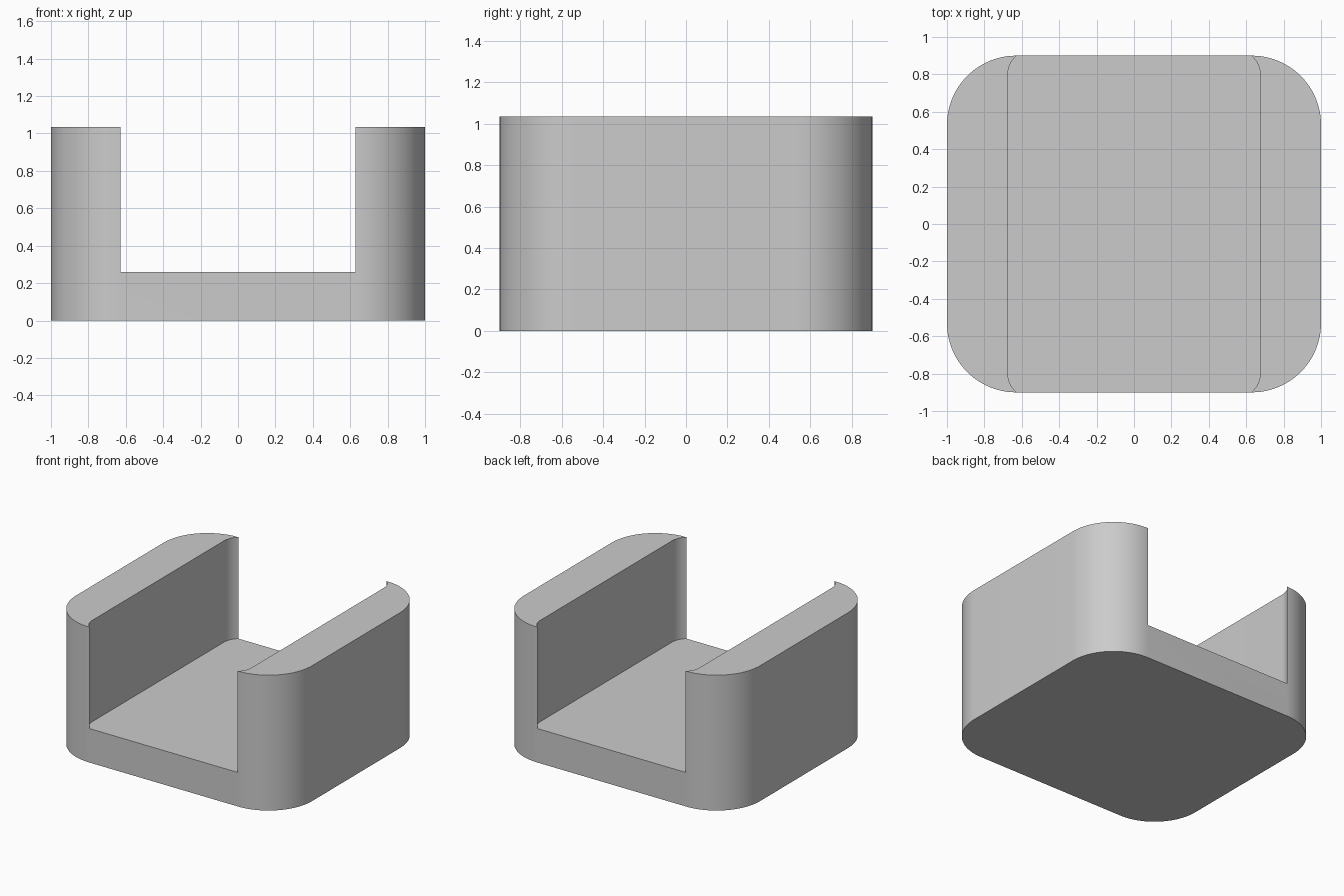
import bpy
import bmesh
from math import sin, cos, pi, radians, sqrt

cube = bpy.data.objects.get("Cube")
if cube:
    bpy.data.objects.remove(cube, do_unlink=True)

HALF_X, HALF_Y, HEIGHT = 1.0, 0.9, 1.035
FLOOR = 0.26
CORNER = 0.37
SLOT_X, SLOT_CORNER, SLOT_BEND = 0.675, 0.14, 0.795

grey = bpy.data.materials.new("grey")
grey.use_nodes = True
colour = (0.6, 0.6, 0.6, 1)
grey.diffuse_color = colour
grey.node_tree.nodes["Principled BSDF"].inputs["Base Color"].default_value = colour


def rounded_block(name, half_x, half_y, radius, bottom, top, steps=24):
    """Upright block with rounded vertical corners."""
    bm = bmesh.new()
    verts = []
    for k, (sx, sy) in enumerate([(1, 1), (-1, 1), (-1, -1), (1, -1)]):
        for i in range(steps + 1):
            a = (k + i / steps) * pi / 2
            verts.append(bm.verts.new((sx * (half_x - radius) + radius * cos(a),
                                       sy * (half_y - radius) + radius * sin(a),
                                       bottom)))
    face = bm.faces.new(verts)
    extruded = bmesh.ops.extrude_face_region(bm, geom=[face])["geom"]
    bmesh.ops.translate(bm, vec=(0, 0, top - bottom),
                        verts=[v for v in extruded if isinstance(v, bmesh.types.BMVert)])
    bmesh.ops.recalc_face_normals(bm, faces=bm.faces)
    mesh = bpy.data.meshes.new(name)
    bm.to_mesh(mesh)
    bm.free()
    mesh.materials.append(grey)
    obj = bpy.data.objects.new(name, mesh)
    bpy.context.collection.objects.link(obj)
    return obj


# Solid body and the round-cornered slot that runs out through front and back
body = rounded_block("cradle_body", HALF_X, HALF_Y, CORNER, 0, HEIGHT)
slot = rounded_block("slot_cutter", SLOT_X, SLOT_BEND + SLOT_CORNER, SLOT_CORNER,
                     FLOOR, HEIGHT + 0.2)
cut = body.modifiers.new("slot", "BOOLEAN")
cut.operation = "DIFFERENCE"
cut.solver = "EXACT"
cut.object = slot

# Apply the cut, drop the cutter, smooth the rounded corners
bpy.ops.object.select_all(action="DESELECT")
body.select_set(True)
bpy.context.view_layer.objects.active = body
bpy.ops.object.modifier_apply(modifier=cut.name)
bpy.data.objects.remove(slot, do_unlink=True)
bpy.ops.object.shade_smooth_by_angle(angle=radians(30))
